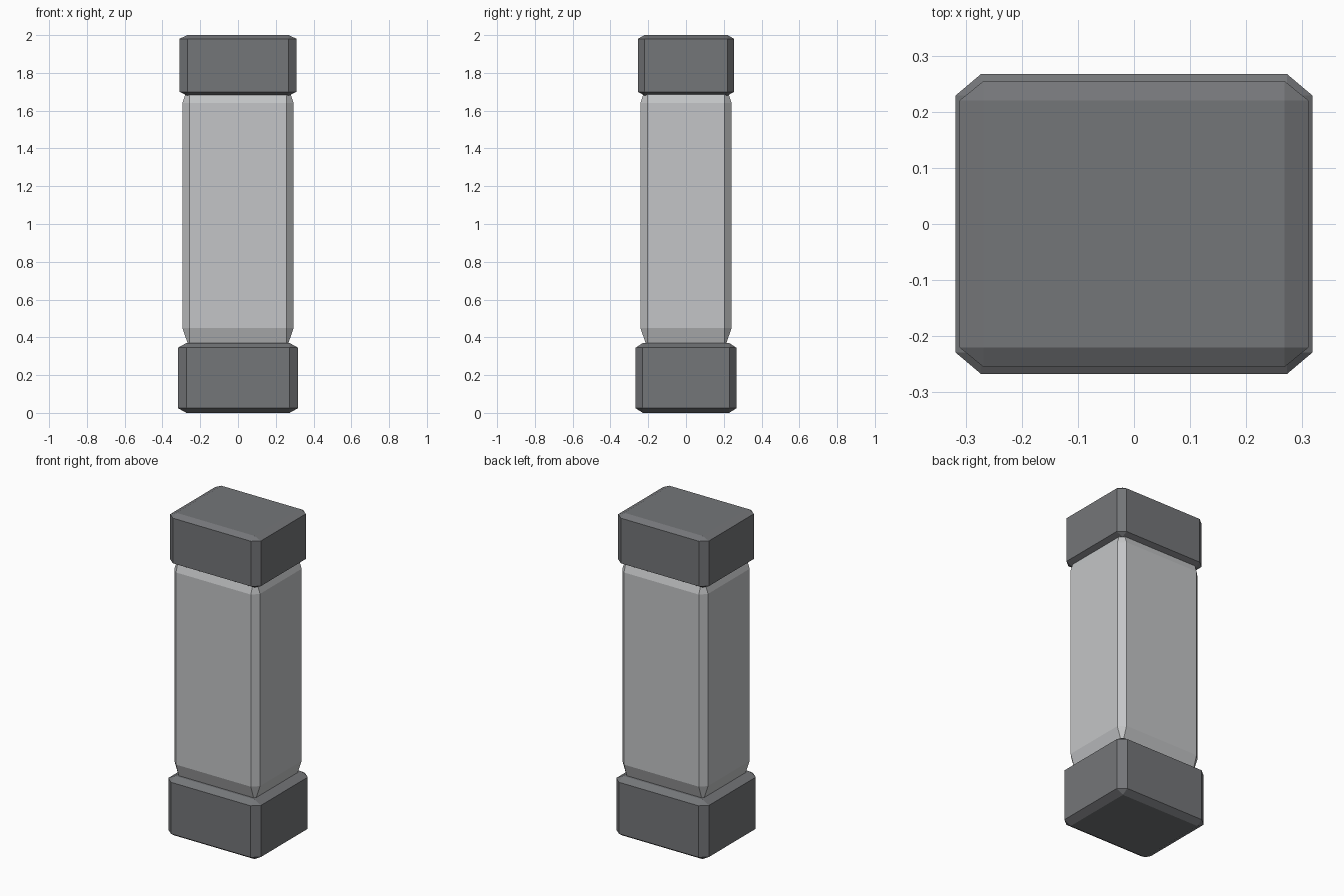
import bpy
import bmesh
from mathutils import Vector

default_cube = bpy.data.objects.get("Cube")
if default_cube:
    bpy.data.objects.remove(default_cube, do_unlink=True)


def make_material(name, colour):
    mat = bpy.data.materials.new(name)
    mat.use_nodes = True
    mat.diffuse_color = colour
    mat.node_tree.nodes["Principled BSDF"].inputs["Base Color"].default_value = colour
    return mat


def chamfered_block(name, half_x, half_y, bottom, top, chamfer, mat):
    """Box with one flat chamfer per edge; chamfer is the inset along x, y, z."""
    half = Vector((half_x, half_y, (top - bottom) / 2))
    bm = bmesh.new()
    # Each box corner gives three points, one on each side that meets there
    for sx in (-1, 1):
        for sy in (-1, 1):
            for sz in (-1, 1):
                for axis in range(3):
                    p = half - Vector(chamfer)
                    p[axis] = half[axis]
                    bm.verts.new((p.x * sx, p.y * sy, p.z * sz))
    bmesh.ops.convex_hull(bm, input=bm.verts)
    bmesh.ops.dissolve_limit(bm, angle_limit=0.01, verts=bm.verts, edges=bm.edges)
    bmesh.ops.recalc_face_normals(bm, faces=bm.faces)
    mesh = bpy.data.meshes.new(name)
    bm.to_mesh(mesh)
    bm.free()
    mesh.materials.append(mat)
    obj = bpy.data.objects.new(name, mesh)
    obj.location.z = (top + bottom) / 2
    bpy.context.collection.objects.link(obj)
    return obj


dark = make_material("dark grey", (0.175, 0.18, 0.19, 1))
light = make_material("light grey", (0.55, 0.56, 0.57, 1))

# Lower block, shaft with both ends sunk into the blocks, and upper block
chamfered_block("base_block", 0.318, 0.267, 0, 0.37, (0.045, 0.038, 0.025), dark)
chamfered_block("shaft", 0.294, 0.241, 0.34, 1.75, (0.037, 0.037, 0.109), light)
chamfered_block("top_block", 0.311, 0.255, 1.68, 2, (0.043, 0.035, 0.02), dark)
